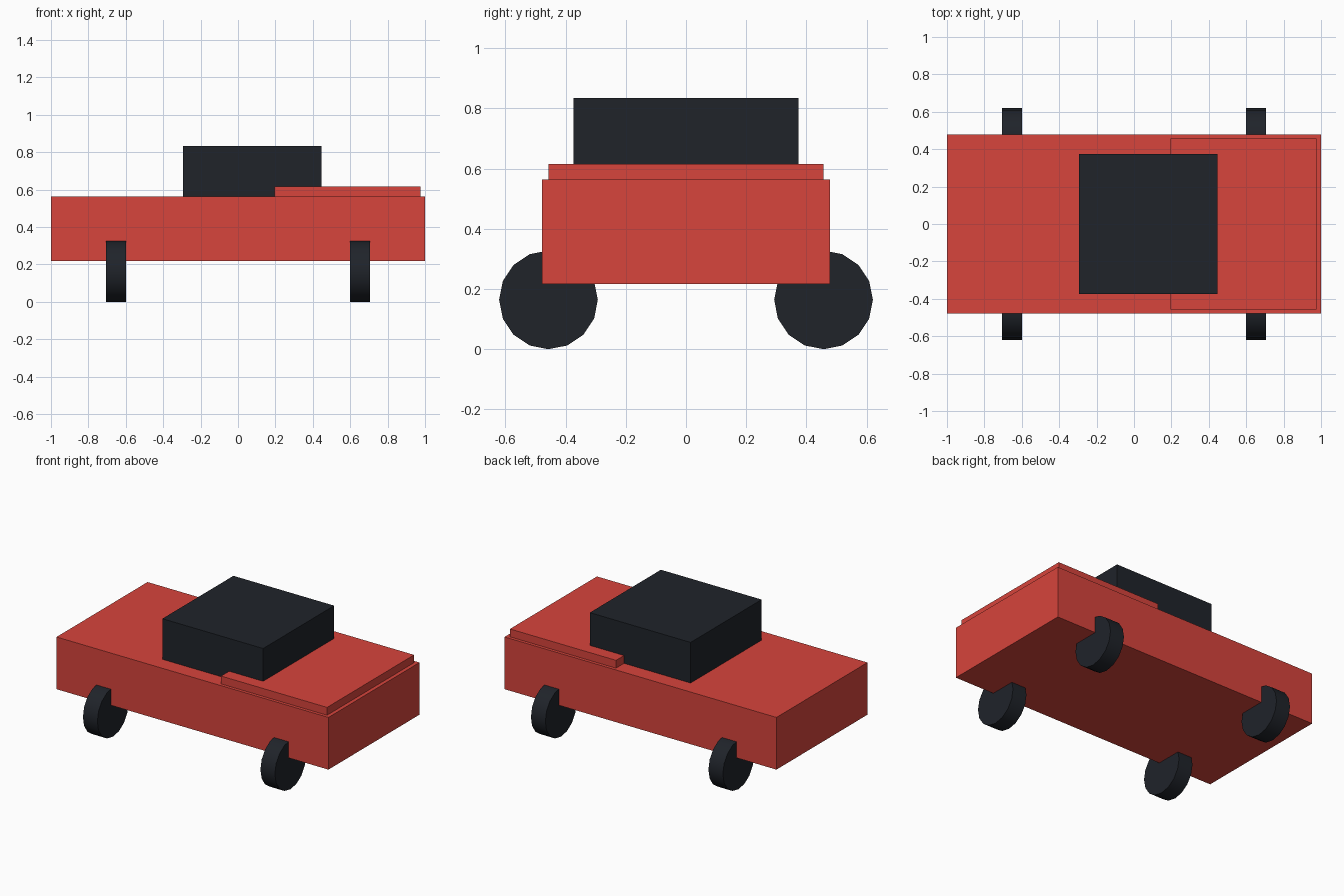
import bpy
from math import pi

if "Cube" in bpy.data.objects:
    bpy.data.objects.remove(bpy.data.objects["Cube"])


def material(name, color):
    m = bpy.data.materials.new(name)
    m.diffuse_color = (*color, 1)
    m.use_nodes = True
    m.node_tree.nodes["Principled BSDF"].inputs["Base Color"].default_value = m.diffuse_color
    return m


RED = material("red_paint", (0.68, 0.058, 0.045))
DARK = material("dark_rubber_glass", (0.014, 0.017, 0.023))


def box(name, x0, x1, half_y, z0, z1, mat):
    bpy.ops.mesh.primitive_cube_add(size=1, location=((x0 + x1) / 2, 0, (z0 + z1) / 2))
    o = bpy.context.object
    o.name = name
    o.scale = (x1 - x0, half_y * 2, z1 - z0)
    bpy.ops.object.transform_apply(location=False, rotation=False, scale=True)
    o.data.materials.append(mat)


def wheel(name, x, y):
    # disc whose axle runs along x
    bpy.ops.mesh.primitive_cylinder_add(vertices=16, radius=0.164, depth=0.106,
                                        location=(x, y, 0.164), rotation=(0, pi / 2, 0))
    o = bpy.context.object
    o.name = name
    o.data.materials.append(DARK)
    bpy.ops.object.shade_smooth_by_angle(angle=pi / 6)


# body, raised hood panel and cabin
box("body", -1, 1, 0.478, 0.217, 0.564, RED)
box("hood", 0.195, 0.975, 0.457, 0.564, 0.616, RED)
box("cabin", -0.295, 0.446, 0.373, 0.56, 0.834, DARK)

# four wheels
for end, x in (("rear", -0.653), ("front", 0.653)):
    for side, y in (("right", -0.457), ("left", 0.457)):
        wheel(f"{end}_{side}_wheel", x, y)
